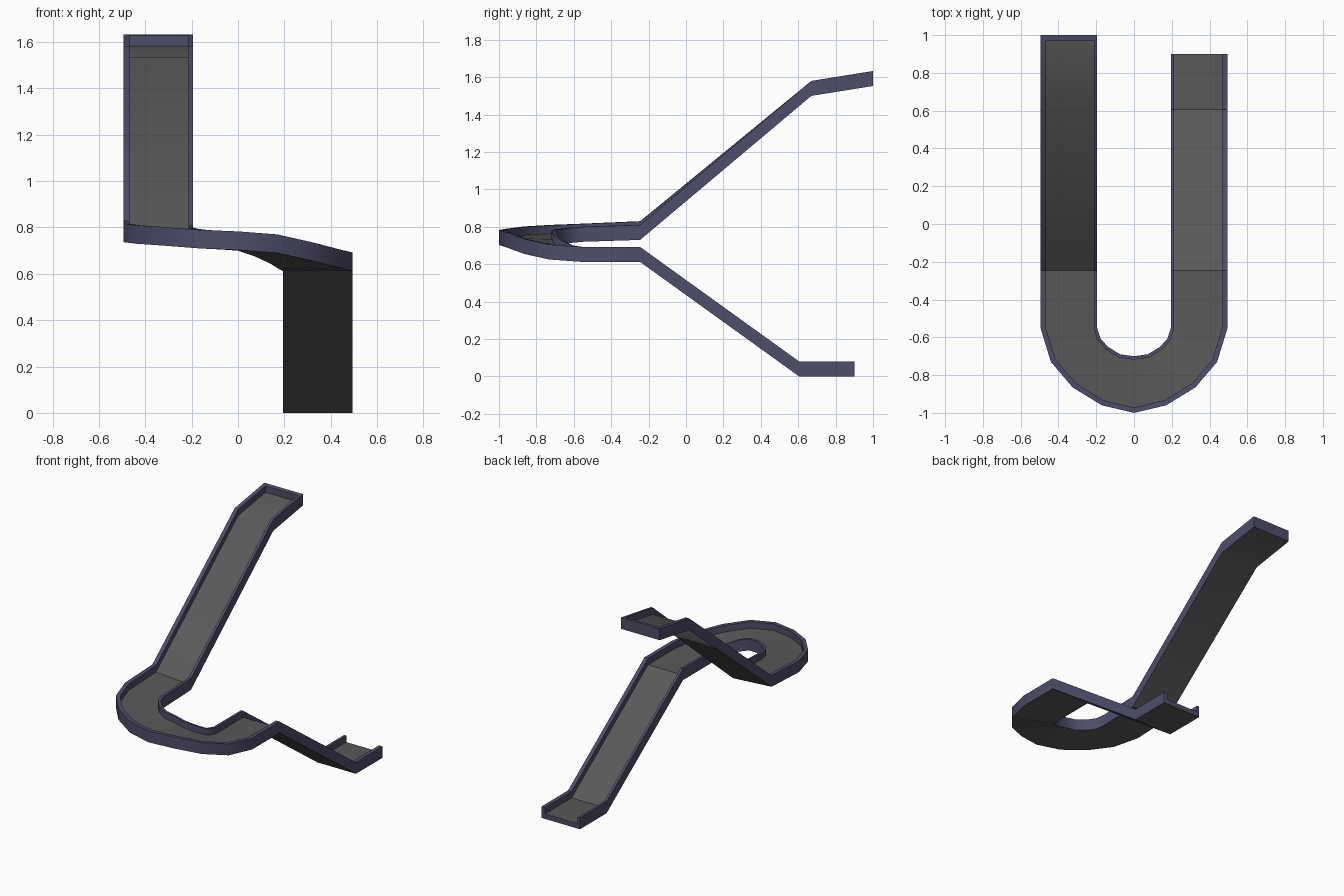
import bpy, bmesh, math
from mathutils import Vector

if "Cube" in bpy.data.objects:
    bpy.data.objects.remove(bpy.data.objects["Cube"])

RIM, FLOOR = 0.08, 0.035          # wall height and floor thickness
T_OUT, T_IN = 0.028, 0.018        # wall thicknesses


def material(name, col):
    m = bpy.data.materials.new(name)
    m.diffuse_color = (*col, 1)
    m.use_nodes = True
    m.node_tree.nodes["Principled BSDF"].inputs["Base Color"].default_value = m.diffuse_color
    return m


grey = material("floor_grey", (0.10, 0.10, 0.10))
blue = material("wall_blue", (0.075, 0.075, 0.14))


def finish(bm, name, mats):
    bmesh.ops.recalc_face_normals(bm, faces=bm.faces)
    me = bpy.data.meshes.new(name)
    bm.to_mesh(me)
    bm.free()
    for m in mats:
        me.materials.append(m)
    ob = bpy.data.objects.new(name, me)
    bpy.context.collection.objects.link(ob)
    bpy.ops.object.select_all(action='DESELECT')
    ob.select_set(True)
    bpy.context.view_layer.objects.active = ob
    bpy.ops.object.shade_smooth_by_angle(angle=math.radians(33))
    return ob


# Plan of the half bend: outer (x, y), inner (x, y)
half = [((.495, -.55), (.195, -.55)), ((.44, -.73), (.178, -.605)),
        ((.325, -.865), (.138, -.65)), ((.17, -.96), (.073, -.69)),
        ((0, -1.0), (0, -.70))]
plan = [((-o[0], o[1]), (-i[0], i[1])) for o, i in half] + half[-2::-1]
# Underside heights around the bend: outer, inner
heights = [(.737, .72), (.73, .715), (.722, .71), (.71, .705), (.703, .70),
           (.69, .675), (.655, .645), (.625, .62), (.612, .612)]


def straight(side, y, zo, zi):
    return Vector((side * .495, y, zo)), Vector((side * .195, y, zi))


# Path stations from the high closed end to the low open end
stations = [straight(-1, 1, 1.553, 1.553), straight(-1, .67, 1.50, 1.50),
            straight(-1, -.245, .75, .73)]
stations += [(Vector((*o, zo)), Vector((*i, zi)))
             for (o, i), (zo, zi) in zip(plan, heights)]
stations += [straight(1, -.245, .612, .612), straight(1, .605, 0, 0),
             straight(1, .9, 0, 0)]


def section(o, i):
    # U profile: outer wall, floor, inner wall
    w = (i - o).length
    a, b = o.lerp(i, T_OUT / w), i.lerp(o, T_IN / w)
    up, fl = Vector((0, 0, RIM)), Vector((0, 0, FLOOR))
    return [o, o + up, a + up, a + fl, b + fl, b + up, i + up, i]


# Channel: loft the U profile along the stations
bm = bmesh.new()
rings = [[bm.verts.new(p) for p in section(*s)] for s in stations]
for r, q in zip(rings, rings[1:]):
    for k in range(8):
        n = (k + 1) % 8
        f = bm.faces.new((r[k], r[n], q[n], q[k]))
        f.material_index = 0 if k in (3, 7) else 1   # floor and underside grey
for r in (rings[0], rings[-1]):
    for quad in ((0, 1, 2, 3), (0, 3, 4, 7), (4, 5, 6, 7)):
        bm.faces.new([r[k] for k in quad]).material_index = 1
finish(bm, "slide_channel", [grey, blue])

# End wall closing the top platform
bm = bmesh.new()
slope = (1.553 - 1.50) / .33
ends = []
for y in (1.0, .972):
    z = 1.553 - (1 - y) * slope
    _, _, a, af, bf, b, _, _ = section(*straight(-1, y, z, z))
    ends.append([bm.verts.new(p) for p in (a, af, bf, b)])
for k in range(4):
    n = (k + 1) % 4
    bm.faces.new((ends[0][k], ends[0][n], ends[1][n], ends[1][k]))
for e in ends:
    bm.faces.new(e)
finish(bm, "end_wall", [blue])
